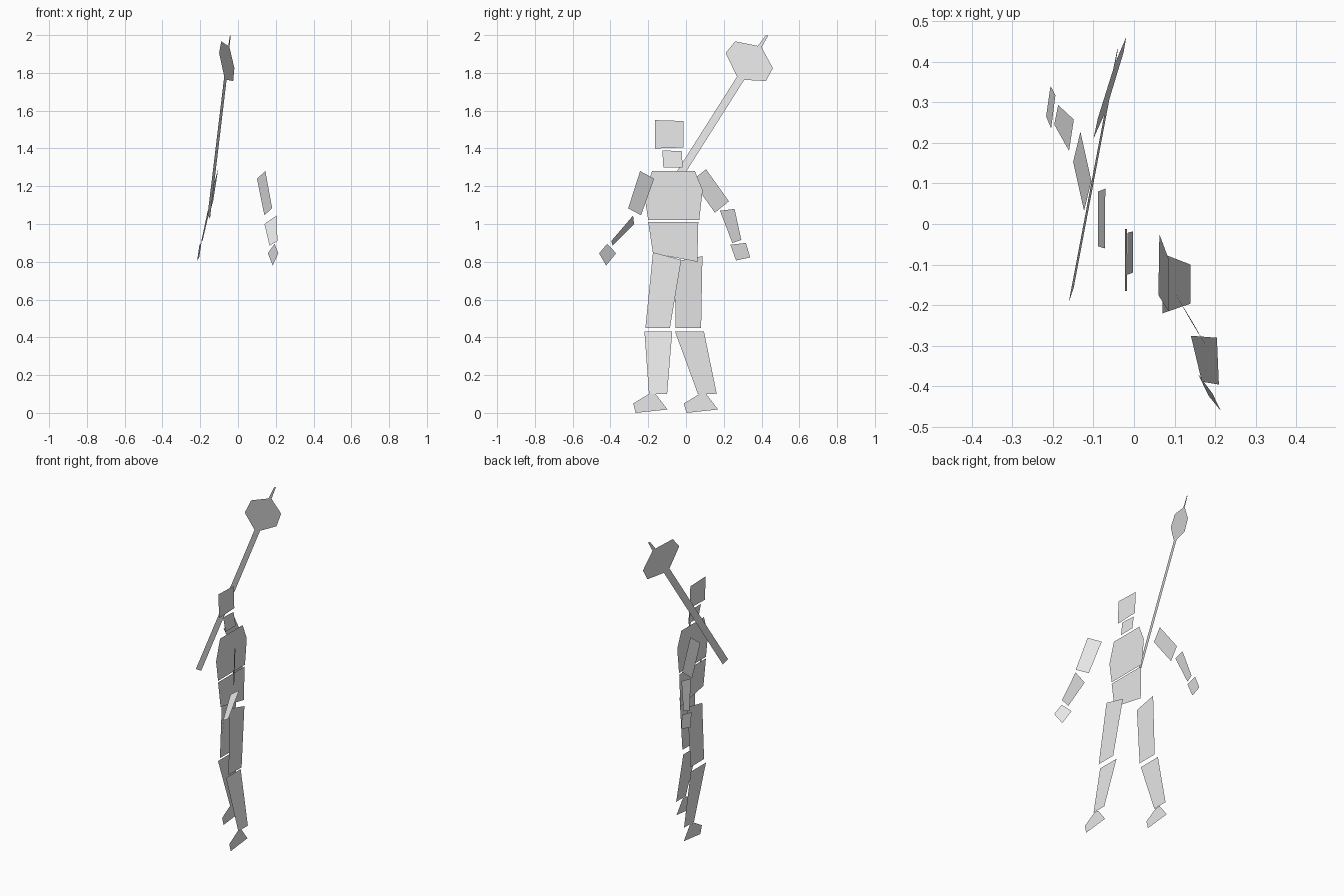
import bpy
import bmesh
from mathutils import Vector

# Remove only the default cube
default_cube = bpy.data.objects.get("Cube")
if default_cube:
    bpy.data.objects.remove(default_cube, do_unlink=True)

# Single pale grey card material
card_grey = bpy.data.materials.new("pale_grey_card")
card_grey.use_nodes = True
card_colour = (0.8, 0.8, 0.8, 1.0)
card_grey.diffuse_color = card_colour
card_grey.node_tree.nodes["Principled BSDF"].inputs["Base Color"].default_value = card_colour


def lift(outline, depth, lean, along):
    """Place a flat outline on a tilted plane passing through its first corner.

    The outline is (y, z) when the depth runs along x, or (x, z) when it
    runs along y; lean is the slope of the depth over the two outline axes.
    """
    first_side, first_height = outline[0]
    points = []
    for side, height in outline:
        offset = depth + lean[0] * (side - first_side) + lean[1] * (height - first_height)
        if along == "x":
            points.append(Vector((offset, side, height)))
        else:
            points.append(Vector((side, offset, height)))
    return points


def plate(name, outline, depth, lean=(0, 0), along="x"):
    """Cut one flat card piece, facing the figure's left."""
    mesh = bpy.data.meshes.new(name)
    shape = bmesh.new()
    corners = [shape.verts.new(point) for point in lift(outline, depth, lean, along)]
    face = shape.faces.new(corners)
    face.normal_update()
    if face.normal.x < 0:
        face.normal_flip()
    shape.to_mesh(mesh)
    shape.free()
    mesh.materials.append(card_grey)
    piece = bpy.data.objects.new(name, mesh)
    bpy.context.scene.collection.objects.link(piece)
    return piece


def foot(name, heel_side, depth):
    """Small wedge foot, the same profile for both legs."""
    profile = [(0, .1), (.035, .1), (.098, .018), (-.07, 0), (-.084, .05)]
    return plate(name, [(heel_side + side, height) for side, height in profile], depth)


# Head, neck and trunk
plate("head", [(-.165, 1.55), (-.012, 1.545), (-.012, 1.405), (-.165, 1.4)], -.022, (0, -.03))
plate("neck", [(-.125, 1.39), (-.022, 1.385), (-.018, 1.3), (-.12, 1.3)], -.017, (0, -.155))
plate("chest", [(-.18, 1.28), (.047, 1.28), (.088, 1.18),
                (.07, 1.02), (-.2, 1.02), (-.22, 1.15)], 0)
plate("hips", [(-.2, 1.01), (.065, 1.01), (.06, .8), (-.175, .845)], 0)

# Left leg
plate("left_thigh", [(-.175, .85), (-.025, .81), (-.085, .45), (-.215, .45)], .06, (0, -.062))
plate("left_shin", [(-.22, .43), (-.073, .43), (-.1, .1), (-.196, .1)], .07, (0, -.21))
foot("left_foot", -.196, .135)

# Right leg
plate("right_thigh", [(-.06, .8), (.087, .83), (.08, .45), (-.055, .45)], -.072, (0, .047))
plate("right_shin", [(-.058, .43), (.095, .43), (.163, .1), (.063, .1)], -.1)
foot("right_foot", .072, -.103)

# Left arm, reaching forward
plate("left_upper_arm", [(-.243, 1.28), (-.169, 1.24), (-.238, 1.046), (-.306, 1.083)],
      .145, (-.6, .01))
plate("left_forearm", [(.204, 1.045), (.14, 1), (.167, .885), (.209, .91)],
      -.28, (-.66, .83), along="y")
plate("left_hand", [(-.417, .895), (-.46, .845), (-.423, .78), (-.37, .845)],
      .193, (-.62, .115))

# Right arm, swung backward
plate("right_upper_arm", [(.106, 1.29), (.227, 1.12), (.153, 1.06), (.032, 1.23)],
      -.105, (.073, .21))
plate("right_forearm", [(.18, 1.07), (.257, 1.08), (.293, .915), (.245, .9)],
      -.16, (.12, .26))
plate("right_hand", [(.235, .89), (.317, .9), (.34, .823), (.265, .807)],
      -.204, (.105, .187))

# Long-handled axe slung behind the shoulder: handle, blade and tip in one cut-out
plate("slung_axe", [(.27, 1.78), (.21, 1.905), (.26, 1.967), (.38, 1.943),
                    (.423, 2), (.435, 1.997), (.4, 1.935), (.46, 1.825),
                    (.423, 1.757), (.308, 1.763), (-.157, 1.028), (-.193, 1.05)],
      -.073, (.3, -.07))
